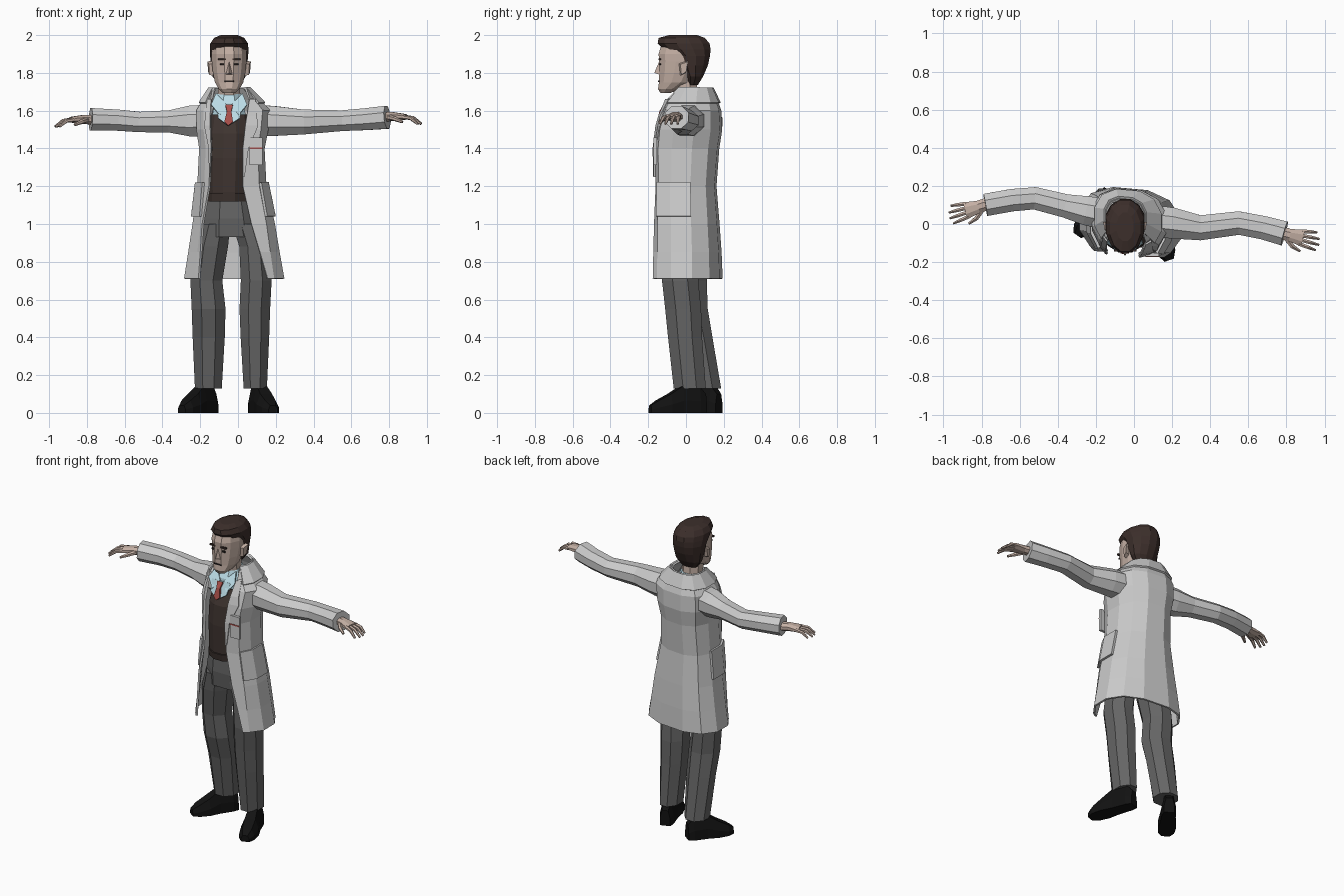
import bpy, math
from mathutils import Vector

COL = {"skin": (.55, .43, .37), "hair": (.045, .028, .024), "vest": (.05, .035, .03),
       "trouser": (.13, .13, .13), "shoe": (.006, .006, .006), "shirt": (.5, .72, .8),
       "tie": (.4, .08, .07), "dark": (.02, .015, .015), "coat": None}
MATS = {}
for key, c in COL.items():
    if c:
        MATS[key] = bpy.data.materials.new(key)
        MATS[key].diffuse_color = (*c, 1)


def make(name, verts, faces, col, thick=0):
    me = bpy.data.meshes.new(name)
    me.from_pydata([tuple(v) for v in verts], [], faces)
    ob = bpy.data.objects.new(name, me)
    bpy.context.collection.objects.link(ob)
    bpy.context.view_layer.objects.active = ob
    ob.select_set(True)
    bpy.ops.object.mode_set(mode='EDIT')
    bpy.ops.mesh.select_all(action='SELECT')
    bpy.ops.mesh.normals_make_consistent(inside=False)
    bpy.ops.object.mode_set(mode='OBJECT')
    ob.select_set(False)
    if col in MATS:
        me.materials.append(MATS[col])
    if thick:
        m = ob.modifiers.new("thickness", 'SOLIDIFY')
        m.thickness, m.offset = thick, 0
    return ob


def loft(name, rings, col, closed=True, thick=0):
    n, verts = len(rings[0]), [v for r in rings for v in r]
    faces = [(k*n+i, k*n+(i+1) % n, (k+1)*n+(i+1) % n, (k+1)*n+i)
             for k in range(len(rings)-1) for i in range(n if closed else n-1)]
    if closed and not thick:
        faces += [tuple(range(n)), tuple(range(len(verts)-n, len(verts)))]
    return make(name, verts, faces, col, thick)


def oval(z, x0, x1, y0, y1, n=8):
    """Horizontal ring filling a box, with flat sides."""
    s = .5/math.cos(math.pi/n)
    return [((x0+x1)/2+(x1-x0)*s*math.cos((i+.5)*2*math.pi/n),
             (y0+y1)/2+(y1-y0)*s*math.sin((i+.5)*2*math.pi/n), z) for i in range(n)]


def tube(name, path, col, n=8):
    """Tube through (position, half width, half height) stations."""
    pts, rings = [Vector(p[0]) for p in path], []
    for k, (p, a, b) in enumerate(path):
        d = (pts[min(k+1, len(pts)-1)]-pts[max(k-1, 0)]).normalized()
        s = d.cross(Vector((0, 0, 1))).normalized()
        u = s.cross(d)
        rings.append([pts[k]+s*a*math.cos((i+.5)*2*math.pi/n)*1.06
                      + u*b*math.sin((i+.5)*2*math.pi/n)*1.06 for i in range(n)])
    return loft(name, rings, col)


def box(name, c, s, col):
    return make(name, [(c[0]+i*s[0]/2, c[1]+j*s[1]/2, c[2]+k*s[2]/2)
                       for i in (-1, 1) for j in (-1, 1) for k in (-1, 1)],
                [(0, 1, 3, 2), (4, 6, 7, 5), (0, 4, 5, 1), (2, 3, 7, 6), (0, 2, 6, 4), (1, 5, 7, 3)], col)


# coat body: open front C sections (z, x0, x1, y0, y1, left edge, right edge)
COAT = [(.71, -.28, .24, -.155, .18, -.205, .155), (.85, -.258, .215, -.155, .175, -.195, .115),
        (1.0, -.235, .19, -.155, .165, -.185, .07), (1.2, -.21, .145, -.15, .15, -.15, .025),
        (1.4, -.2, .135, -.155, .165, -.14, .025), (1.5, -.215, .155, -.145, .18, -.145, .035),
        (1.6, -.215, .165, -.115, .175, -.145, .05), (1.66, -.18, .11, -.085, .155, -.14, .06),
        (1.72, -.14, .05, -.03, .125, -.13, .04)]
SHAPE = [(-.8, -.85), (-1, -.4), (-1, .25), (-.78, .75), (-.35, 1),
         (.35, 1), (.78, .75), (1, .25), (1, -.4), (.8, -.85)]


def coat_ring(z, grow=0):
    for a, b in zip(COAT, COAT[1:]):
        if z <= b[0]:
            break
    t = (z-a[0])/(b[0]-a[0])
    _, x0, x1, y0, y1, l, r = [p+(q-p)*t for p, q in zip(a, b)]
    cx, cy, hx, hy = (x0+x1)/2, (y0+y1)/2, (x1-x0)/2+grow, (y1-y0)/2+grow
    pts = [(l, cy-hy)]+[(cx+u*hx, cy+v*hy) for u, v in SHAPE]+[(r, cy-hy)]
    return [Vector((x, y-.09*(x-cx), z)) for x, y in pts]


loft("coat_body", [coat_ring(c[0]) for c in COAT], "coat", False, .012)
for side, idx in (("left", (1, 2, 3)), ("right", (10, 9, 8))):
    loft("hip_pocket_"+side, [[coat_ring(z, .012)[i] for i in idx] for z in (1.04, 1.22)],
         "coat", False, .014)
    a, b = idx[0], (0 if side == "left" else 11)
    strip = []
    for z, w in ((1.25, .1), (1.4, .35), (1.52, .75), (1.57, .6), (1.66, 1)):
        r = coat_ring(z, .012)
        strip.append([r[b], r[b].lerp(r[a], w)])
    loft("lapel_"+side, strip, "coat", False, .01)
loft("coat_collar", [coat_ring(1.64, .012)[1:-1], coat_ring(1.72, .012)[1:-1]], "coat", False, .012)
box("chest_pocket", (.095, -.162, 1.385), (.07, .018, .145), "coat")
box("pocket_trim", (.095, -.172, 1.4), (.07, .004, .008), "tie")

# sleeves
tube("sleeve_left", [((-.12, .045, 1.55), .085, .085), ((-.25, .07, 1.545), .078, .083),
                     ((-.36, .095, 1.543), .063, .06), ((-.52, .135, 1.54), .06, .055),
                     ((-.64, .125, 1.55), .06, .057), ((-.78, .1, 1.555), .06, .06)], "coat")
tube("sleeve_right", [((.07, .02, 1.55), .085, .085), ((.2, .005, 1.545), .083, .08),
                      ((.35, -.02, 1.54), .067, .067), ((.55, .005, 1.547), .063, .056),
                      ((.68, -.02, 1.555), .063, .059), ((.79, -.05, 1.565), .066, .062)], "coat")


# hands, thumbs towards the front
def hand(tag, wrist, toward):
    w = Vector(wrist)
    f = Vector((*toward, 0)).normalized()
    s = f.cross(Vector((0, 0, 1)))
    if s.y > 0:
        s = -s

    def at(a, b, c):
        return w+f*a+s*b+Vector((0, 0, c))
    tube("palm_"+tag, [(at(-.03, 0, 0), .034, .026), (at(.035, 0, .004), .033, .024),
                       (at(.105, 0, .002), .046, .015)], "skin")
    for i, ln in enumerate((.082, .093, .088, .068)):
        o = .034-.0227*i
        tube(f"finger_{i+1}_{tag}", [(at(.09, o, .002), .011, .011),
             (at(.1+ln*.5, o*1.2, -.004), .010, .010), (at(.1+ln, o*1.35, -.035), .006, .006)], "skin", 6)
    tube("thumb_"+tag, [(at(.02, .022, 0), .014, .014), (at(.06, .055, -.008), .012, .012),
                        (at(.105, .07, -.025), .007, .007)], "skin", 6)


hand("left", (-.785, .1, 1.55), (-.2, -.06))
hand("right", (.785, -.05, 1.565), (.19, -.045))

# trousers
loft("trouser_hips", [oval(.93, -.2, .14, -.115, .11), oval(1.03, -.19, .12, -.125, .12),
                      oval(1.14, -.17, .09, -.12, .11)], "trouser")
LEGS = {"left": [(1.0, -.2, -.04, -.11, .11), (.88, -.235, -.053, -.1, .11), (.7, -.252, -.083, -.07, .11),
                 (.55, -.245, -.066, -.06, .115), (.4, -.24, -.07, -.015, .14), (.13, -.228, -.086, .03, .186)],
        "right": [(1.0, -.03, .13, -.12, .1), (.88, .007, .16, -.125, .08), (.7, .015, .178, -.127, .065),
                  (.55, .008, .17, -.11, .08), (.4, .014, .165, -.095, .085), (.13, .03, .153, -.065, .105)]}
for tag, rows in LEGS.items():
    loft("trouser_leg_"+tag, [oval(*r) for r in rows], "trouser")

# shoes: sections from heel to toe
for tag, heel, toe in (("left", (-.13, .175), (-.298, -.06)), ("right", (.083, .1), (.185, -.19))):
    h, t = Vector((*heel, 0)), Vector((*toe, 0))
    s = (t-h).normalized().cross(Vector((0, 0, 1)))
    loft("shoe_"+tag, [[h.lerp(t, u)+s*w*a+Vector((0, 0, ht*b)) for a, b in
         ((-1, 0), (1, 0), (1, .45), (.6, 1), (-.6, 1), (-1, .45))] for u, w, ht in
         ((0, .032, .1), (.12, .042, .14), (.42, .045, .145), (.65, .055, .1),
          (.87, .048, .065), (1, .025, .04))], "shoe")

# vest, shirt and tie
loft("vest", [oval(1.12, -.165, .07, -.135, .11, 12), oval(1.17, -.165, .07, -.143, .11, 12),
              oval(1.35, -.17, .08, -.15, .12, 12), oval(1.48, -.17, .085, -.14, .13, 12),
              oval(1.58, -.15, .06, -.1, .12, 12)], "vest")
loft("vest_hem", [oval(1.12, -.17, .075, -.142, .115, 12), oval(1.165, -.17, .075, -.15, .115, 12)], "vest")
CX = -.047
loft("shirt_neck", [oval(1.55, -.14, .045, -.1, .1), oval(1.64, -.125, .03, -.09, .09),
                    oval(1.69, -.11, .015, -.06, .075)], "shirt")
make("shirt_front", [(-.115, -.105, 1.63), (.02, -.105, 1.63), (.01, -.132, 1.56),
                     (CX-.005, -.147, 1.52), (-.105, -.132, 1.56)], [(0, 1, 2, 3, 4)], "shirt", .008)
for tag, s in (("left", -1), ("right", 1)):
    make("shirt_collar_"+tag, [(CX+s*.012, -.1, 1.63), (CX+s*.05, -.128, 1.575), (CX+s*.095, -.1, 1.63),
                               (CX+s*.07, -.05, 1.69)], [(0, 1, 2, 3)], "shirt", .01)
make("tie", [(CX-.02, -.115, 1.63), (CX+.02, -.115, 1.63), (CX+.012, -.135, 1.595), (CX+.02, -.148, 1.54),
             (CX-.005, -.153, 1.52), (CX-.025, -.148, 1.54), (CX-.012, -.135, 1.595)],
     [(0, 1, 2, 6), (6, 2, 3, 4, 5)], "tie", .012)

# neck, head and face
loft("neck", [oval(1.6, CX-.058, CX+.058, -.05, .07), oval(1.78, CX-.058, CX+.058, -.08, .055)], "skin")
loft("head", [oval(z, CX-w, CX+w, a, b, 12) for z, w, a, b in
              ((1.693, .032, -.135, -.085), (1.715, .055, -.148, -.03), (1.75, .075, -.143, .04),
               (1.8, .086, -.142, .075), (1.86, .092, -.142, .1), (1.9, .093, -.145, .11),
               (1.95, .088, -.13, .11))], "skin")
loft("hair", [oval(z, CX-w, CX+w, a, b, 12) for z, w, a, b in
              ((1.735, .055, .0, .062), (1.78, .087, -.015, .09), (1.84, .095, -.06, .116),
               (1.89, .101, -.075, .127), (1.925, .102, -.12, .13), (1.955, .1, -.15, .125),
               (1.985, .08, -.145, .1), (2.0, .045, -.09, .06))], "hair")
make("nose", [(CX, -.14, 1.865), (CX, -.168, 1.8), (CX-.02, -.138, 1.79), (CX+.02, -.138, 1.79)],
     [(0, 1, 2), (0, 3, 1), (1, 3, 2), (0, 2, 3)], "skin")
box("mouth", (CX, -.143, 1.755), (.05, .008, .008), "dark")
for tag, s in (("left", -1), ("right", 1)):
    box("eye_"+tag, (CX+s*.036, -.136, 1.846), (.026, .008, .01), "dark")
    box("eyebrow_"+tag, (CX+s*.038, -.139, 1.872), (.042, .012, .01), "hair")
    e = CX+s*.085
    loft("ear_"+tag, [[(e, -.03, 1.785), (e, -.04, 1.85), (e, .005, 1.865), (e, -.002, 1.8)],
                      [(e+s*.02, -.024, 1.79), (e+s*.022, -.03, 1.845), (e+s*.03, .012, 1.86),
                       (e+s*.026, .0, 1.805)]], "skin")
